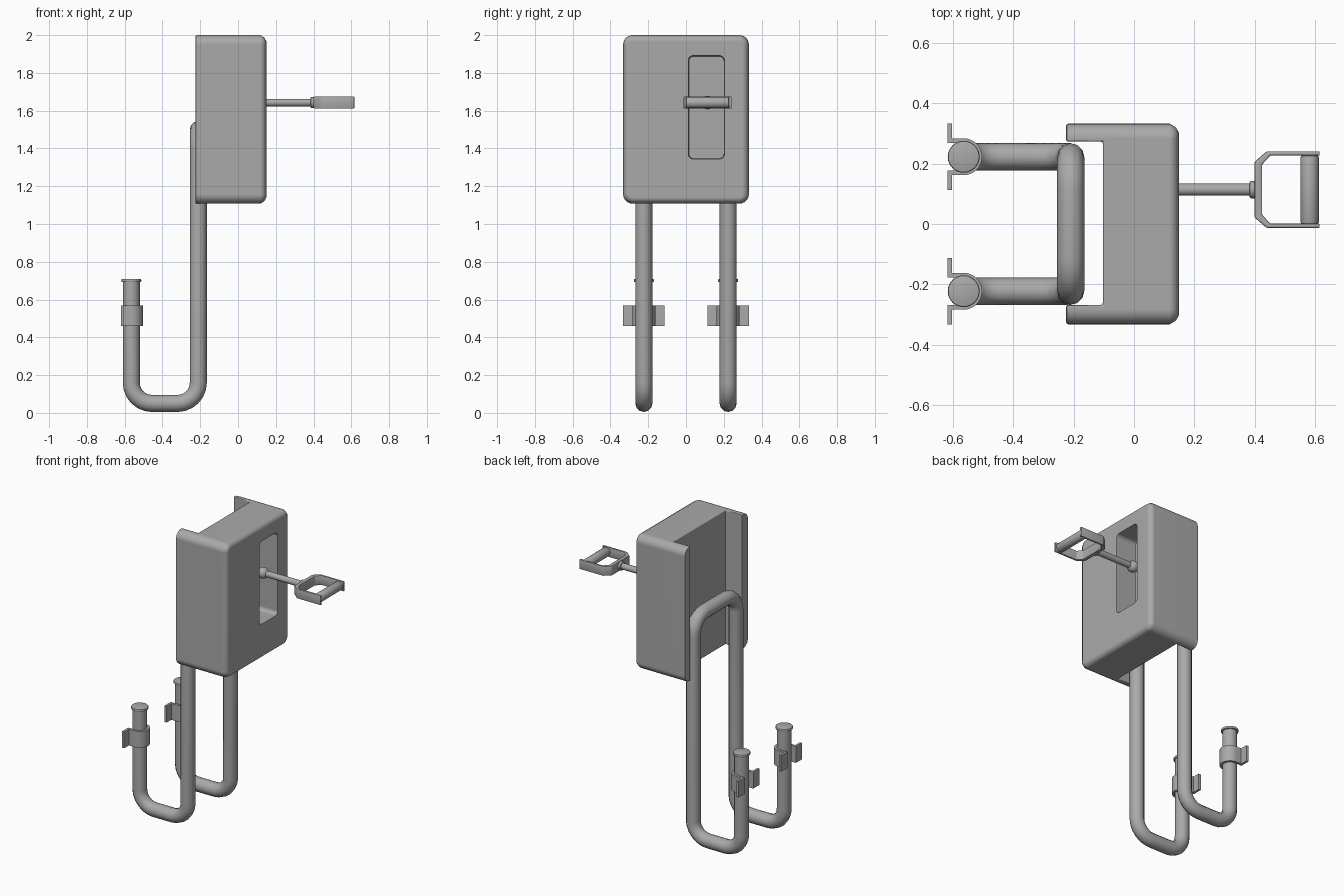
import bpy, bmesh, math
from mathutils import Vector, Matrix

if "Cube" in bpy.data.objects:
    bpy.data.objects.remove(bpy.data.objects["Cube"], do_unlink=True)

grey = bpy.data.materials.new("plain grey")
grey.use_nodes = True
GREY = (0.4, 0.4, 0.4, 1)
grey.diffuse_color = GREY
grey.node_tree.nodes["Principled BSDF"].inputs["Base Color"].default_value = GREY


def add(name, data):
    ob = bpy.data.objects.new(name, data)
    bpy.context.collection.objects.link(ob)
    ob.data.materials.append(grey)
    return ob


def finish(ob, angle=35):
    """Bake modifiers or curves into a mesh, then smooth all but sharp edges."""
    bpy.context.view_layer.update()
    deps = bpy.context.evaluated_depsgraph_get()
    name = ob.name
    mesh = bpy.data.meshes.new_from_object(ob.evaluated_get(deps))
    bpy.data.objects.remove(ob, do_unlink=True)
    mesh.materials.clear()
    new = add(name, mesh)
    bpy.ops.object.select_all(action='DESELECT')
    new.select_set(True)
    bpy.context.view_layer.objects.active = new
    bpy.ops.object.shade_smooth_by_angle(angle=math.radians(angle))
    return new


def block(name, lo, hi, round_axis=None, radius=0.0, segments=5, chamfer_front=0.0):
    """Box between two corners, rounded along one axis, with a chamfered +x rim."""
    lo, hi = Vector(lo), Vector(hi)
    bm = bmesh.new()
    bmesh.ops.create_cube(bm, size=1)
    for v in bm.verts:
        v.co = Vector([(lo[i] + hi[i]) / 2 + v.co[i] * (hi[i] - lo[i]) for i in range(3)])
    if round_axis is not None:
        edges = [e for e in bm.edges
                 if abs(e.verts[0].co[round_axis] - e.verts[1].co[round_axis]) > 1e-4]
        bmesh.ops.bevel(bm, geom=edges, offset=radius, segments=segments,
                        profile=0.5, affect='EDGES')
    if chamfer_front:
        rim = [e for e in bm.edges if all(abs(v.co.x - hi.x) < 1e-4 for v in e.verts)]
        bmesh.ops.bevel(bm, geom=rim, offset=chamfer_front, segments=2,
                        profile=0.4, affect='EDGES')
    mesh = bpy.data.meshes.new(name)
    bm.to_mesh(mesh)
    bm.free()
    return add(name, mesh)


def rod(name, start, end, radius, bevel=0.0, sides=24):
    """Cylinder between two points, optionally with rounded rims."""
    start, end = Vector(start), Vector(end)
    d = end - start
    turn = d.to_track_quat('Z', 'Y').to_matrix().to_4x4()
    bm = bmesh.new()
    bmesh.ops.create_cone(bm, cap_ends=True, segments=sides, radius1=radius, radius2=radius,
                          depth=d.length,
                          matrix=Matrix.Translation((start + end) / 2) @ turn)
    if bevel:
        rims = [e for e in bm.edges if any(len(f.verts) > 4 for f in e.link_faces)]
        bmesh.ops.bevel(bm, geom=rims, offset=bevel, segments=2, profile=0.5, affect='EDGES')
    mesh = bpy.data.meshes.new(name)
    bm.to_mesh(mesh)
    bm.free()
    return finish(add(name, mesh))


def fillet(points, radius, steps=6):
    """Replace the inner corners of a path with quarter arcs."""
    pts = [Vector(p) for p in points]
    out = [pts[0]]
    for a, b, c in zip(pts, pts[1:], pts[2:]):
        u, w = (a - b).normalized(), (c - b).normalized()
        centre = b + (u + w) * radius
        for i in range(steps + 1):
            t = math.pi / 2 * i / steps
            out.append(centre - w * radius * math.cos(t) - u * radius * math.sin(t))
    return out + [pts[-1]]


def prism(name, outline, z0, z1):
    """Extrude a flat outline upward."""
    bm = bmesh.new()
    face = bm.faces.new([bm.verts.new((x, y, z0)) for x, y in outline])
    up = bmesh.ops.extrude_face_region(bm, geom=[face])["geom"]
    for v in up:
        if isinstance(v, bmesh.types.BMVert):
            v.co.z = z1
    bmesh.ops.recalc_face_normals(bm, faces=bm.faces)
    mesh = bpy.data.meshes.new(name)
    bm.to_mesh(mesh)
    bm.free()
    return add(name, mesh)


def strip(path, half):
    """Outline of a ribbon of constant thickness along an open 2D path."""
    pts = [Vector(p) for p in path]
    left, right = [], []
    for i, p in enumerate(pts):
        a = (p - pts[i - 1]).normalized() if i else None
        b = (pts[i + 1] - p).normalized() if i + 1 < len(pts) else None
        a, b = a or b, b or a
        n = (Vector((-a.y, a.x)) + Vector((-b.y, b.x))).normalized()
        n *= half / n.dot(Vector((-a.y, a.x)))
        left.append(p + n)
        right.append(p - n)
    return left + right[::-1]


# Housing: rounded case, open channel behind, lever slot in front
case = block("housing", (-0.225, -0.333, 1.108), (0.15, 0.333, 2.0), 0, 0.05, 6, 0.032)
cutters = [block("channel_cutter", (-0.4, -0.268, 1.0), (-0.103, 0.273, 2.2)),
           block("slot_cutter", (0.0, 0.014, 1.345), (0.3, 0.202, 1.89), 0, 0.025, 4)]
for c in cutters:
    c.hide_render = True
    m = case.modifiers.new("cut", 'BOOLEAN')
    m.operation, m.solver, m.object = 'DIFFERENCE', 'EXACT', c
soft = case.modifiers.new("soft_edges", 'BEVEL')
soft.width, soft.segments, soft.angle_limit = 0.007, 2, math.radians(60)
case = finish(case, 40)
case.modifiers.new("flat_panels", 'WEIGHTED_NORMAL').keep_sharp = True
for c in cutters:
    bpy.data.objects.remove(c, do_unlink=True)

# Bent tube: one hook on each side joined by an arch at the top
HOOK_X, POST_X, SIDE_Y = -0.565, -0.21, 0.223
half_path = [(HOOK_X, SIDE_Y, 0.70), (HOOK_X, SIDE_Y, 0.05),
             (POST_X, SIDE_Y, 0.05), (POST_X, SIDE_Y, 1.5)]
path = fillet(half_path + [(x, -y, z) for x, y, z in half_path[::-1]], 0.11)
curve = bpy.data.curves.new("hook_tube", 'CURVE')
curve.dimensions = '3D'
curve.bevel_depth, curve.bevel_resolution, curve.use_fill_caps = 0.045, 4, True
line = curve.splines.new('POLY')
line.points.add(len(path) - 1)
for p, co in zip(line.points, path):
    p.co = (*co, 1)
finish(add("hook_tube", curve), 40)

# End caps and spring clips on both hooks
for side, y in (("left", SIDE_Y), ("right", -SIDE_Y)):
    rod(side + "_end_cap", (HOOK_X, y, 0.692), (HOOK_X, y, 0.71), 0.053, 0.006)
    arc = [(0.053 * math.cos(t), 0.053 * math.sin(t))
           for t in (math.pi / 2 - math.pi * i / 16 for i in range(17))]
    ribbon = [(-0.046, 0.11), (-0.046, 0.053)] + arc + [(-0.046, -0.053), (-0.046, -0.11)]
    outline = [(HOOK_X + p.x, y + p.y) for p in strip(ribbon, 0.008)]
    finish(prism(side + "_clip", outline, 0.46, 0.568))

# Lever with pivot ball and collar
LY, LZ = 0.114, 1.643
rod("lever_rod", (-0.02, LY, LZ), (0.405, LY, LZ), 0.02)
rod("lever_collar", (0.384, LY, LZ), (0.405, LY, LZ), 0.029, 0.005)
bm = bmesh.new()
bmesh.ops.create_uvsphere(bm, u_segments=20, v_segments=12, radius=0.036,
                          matrix=Matrix.Translation((0.105, LY, LZ)))
ball = bpy.data.meshes.new("pivot_ball")
bm.to_mesh(ball)
bm.free()
finish(add("pivot_ball", ball))

# Handle frame with chamfered corners, and its grip
outer = [(0.616, 0.127), (0.44, 0.127), (0.40, 0.092)]
inner = [(0.425, 0.083), (0.452, 0.113), (0.616, 0.113)]
half = outer + [(x, -y) for x, y in outer[::-1]]
frame = half + [(x, -y) for x, y in inner[::-1]] + inner
frame = prism("handle_frame", [(x, LY + y) for x, y in frame], LZ - 0.032, LZ + 0.032)
soft = frame.modifiers.new("soft_edges", 'BEVEL')
soft.width, soft.segments, soft.angle_limit = 0.004, 2, math.radians(40)
finish(frame)
rod("handle_grip", (0.583, LY - 0.114, LZ), (0.583, LY + 0.114, LZ), 0.03, 0.006)
